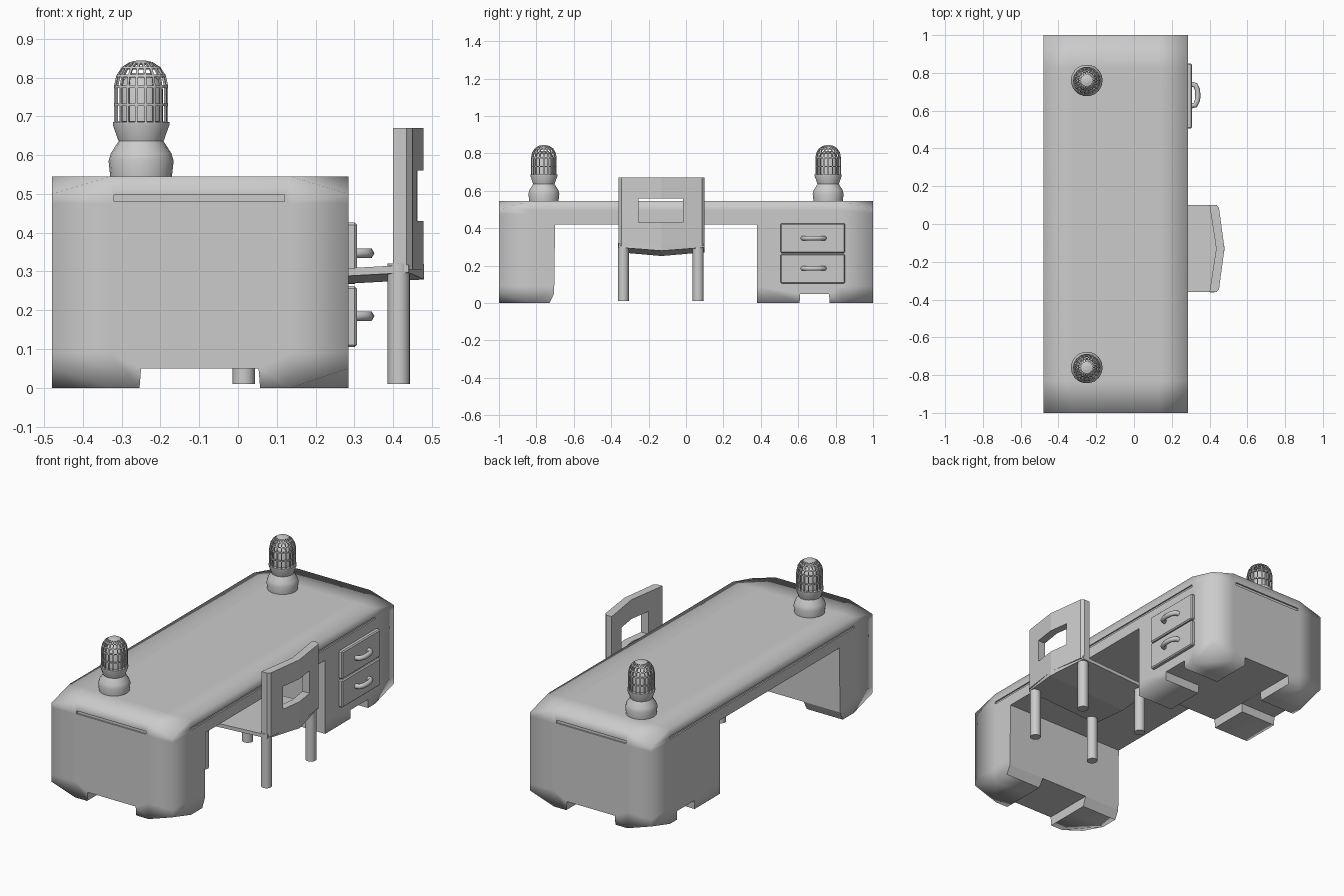
import bpy, bmesh, math
from mathutils import Vector

if "Cube" in bpy.data.objects:
    bpy.data.objects.remove(bpy.data.objects["Cube"])


def finish(name, bm, smooth=None):
    bmesh.ops.recalc_face_normals(bm, faces=bm.faces)
    me = bpy.data.meshes.new(name)
    bm.to_mesh(me)
    bm.free()
    ob = bpy.data.objects.new(name, me)
    bpy.context.collection.objects.link(ob)
    bpy.ops.object.select_all(action='DESELECT')
    ob.select_set(True)
    bpy.context.view_layer.objects.active = ob
    if smooth:
        bpy.ops.object.shade_smooth_by_angle(angle=math.radians(smooth))
    return ob


def box(name, x0, x1, y0, y1, z0, z1, bevel=0):
    bm = bmesh.new()
    bmesh.ops.create_cube(bm, size=1)
    for v in bm.verts:
        v.co = ((x0 + x1) / 2 + v.co.x * (x1 - x0), (y0 + y1) / 2 + v.co.y * (y1 - y0),
                (z0 + z1) / 2 + v.co.z * (z1 - z0))
    if bevel:
        bmesh.ops.bevel(bm, geom=bm.edges[:], offset=bevel, segments=1, affect='EDGES')
    return finish(name, bm)


def prism(name, pts, move):
    bm = bmesh.new()
    f = bm.faces.new([bm.verts.new(p) for p in pts])
    ext = bmesh.ops.extrude_face_region(bm, geom=[f])['geom']
    bmesh.ops.translate(bm, vec=move, verts=[g for g in ext if isinstance(g, bmesh.types.BMVert)])
    return finish(name, bm)


def carve(ob, cutter):
    m = ob.modifiers.new("cut", 'BOOLEAN')
    m.operation, m.solver, m.object = 'DIFFERENCE', 'EXACT', cutter
    bpy.context.view_layer.objects.active = ob
    bpy.ops.object.modifier_apply(modifier=m.name)
    bpy.data.objects.remove(cutter)


def lathe(bm, profile, cx, cy, n):
    """Rings of n vertices; returns the side quads."""
    rings = [[bm.verts.new((cx + r * math.cos(2 * math.pi * i / n),
                            cy + r * math.sin(2 * math.pi * i / n), z)) for i in range(n)]
             for r, z in profile]
    quads = [bm.faces.new((a[i], a[(i + 1) % n], b[(i + 1) % n], b[i]))
             for a, b in zip(rings, rings[1:]) for i in range(n)]
    bm.faces.new(rings[0])
    bm.faces.new(rings[-1])
    return quads


# Desk body: box with its eight corners cut, plus loops that hold the soft shading
X0, X1, H = -0.48, 0.285, 0.545
bm = bmesh.new()
for x, xi in ((X0, X0 + 0.15), (X1, X1 - 0.15)):
    for s in (-1, 1):
        for z, zi in ((0, 0.05), (H, 0.5)):
            for p in ((xi, s, z), (x, s * 0.83, z), (x, s, zi)):
                bm.verts.new(p)
hull = bmesh.ops.convex_hull(bm, input=bm.verts[:])
bmesh.ops.dissolve_limit(bm, angle_limit=0.01, verts=bm.verts[:], edges=bm.edges[:])
for axis, values in enumerate(((-0.33, 0.135), (-0.83, 0.83), (0.09, 0.475))):
    for v in values:
        co, no = Vector((0, 0, 0)), Vector((0, 0, 0))
        co[axis], no[axis] = v, 1
        bmesh.ops.bisect_plane(bm, geom=bm.verts[:] + bm.edges[:] + bm.faces[:],
                               dist=1e-5, plane_co=co, plane_no=no)
for f in bm.faces:
    f.smooth = True
desk = finish("desk_body", bm)

# Knee space, gaps between the feet, and the groove below the top
knee = [(-0.73, -0.05), (-0.73, 0), (-0.705, 0.05), (-0.70, 0.42), (0.38, 0.42), (0.38, -0.05)]
carve(desk, prism("knee_cutter", [(-0.7, y, z) for y, z in knee], (1.4, 0, 0)))
carve(desk, prism("end_gap_cutter", [(-0.258, -1.2, -0.05), (-0.25, -1.2, 0.05),
                                     (0.053, -1.2, 0.05), (0.061, -1.2, -0.05)], (0, 2.4, 0)))
carve(desk, prism("side_gap_cutter", [(-0.7, 0.605, -0.05), (-0.7, 0.61, 0.049),
                                      (-0.7, 0.765, 0.049), (-0.7, 0.77, -0.05)], (1.4, 0, 0)))
for s in (-1, 1):
    carve(desk, box("groove_cutter", -0.32, 0.12, s - 0.008, s + 0.008, 0.48, 0.497))
for x in (X0, X1):
    carve(desk, box("groove_cutter", x - 0.008, x + 0.008, -0.83, 0.83, 0.483, 0.497))

# Drawers with bowed handles
for z0, z1, hz in ((0.105, 0.262, 0.185), (0.268, 0.426, 0.347)):
    box("drawer_front", 0.275, 0.307, 0.505, 0.85, z0, z1, 0.006)
    cu = bpy.data.curves.new("drawer_handle", 'CURVE')
    cu.dimensions = '3D'
    cu.bevel_depth, cu.bevel_resolution = 0.014, 1
    cu.use_fill_caps = True
    sp = cu.splines.new('POLY')
    path = [(0.30, 0.625), (0.325, 0.63), (0.336, 0.655), (0.338, 0.68),
            (0.336, 0.71), (0.325, 0.735), (0.30, 0.74)]
    sp.points.add(len(path) - 1)
    for p, (x, y) in zip(sp.points, path):
        p.co = (x, y, hz, 1)
    bpy.context.collection.objects.link(bpy.data.objects.new("drawer_handle", cu))

# Chair: sloping seat, folded back with a window, four round legs
YA, YM, YB = -0.36, -0.13, 0.1
bm = bmesh.new()
for x, y, drop in ((-0.03, YA, 0.02), (-0.03, YM, 0.04), (-0.03, YB, 0.02),
                   (0.44, YA, 0.02), (0.48, YM, 0.04), (0.44, YB, 0.02)):
    top = 0.293 + 0.055 * x
    bm.verts.new((x, y, top))
    bm.verts.new((x, y, top - drop))
bmesh.ops.convex_hull(bm, input=bm.verts[:])
finish("chair_seat", bm)
plan = [(0.40, YA), (0.435, YM), (0.40, YB), (0.435, YB), (0.45, YB - 0.015),
        (0.479, YM), (0.45, YA + 0.015), (0.435, YA)]
back = prism("chair_back", [(x, y, 0.305) for x, y in plan], (0, 0, 0.365))
carve(back, box("window_cutter", 0.3, 0.6, -0.255, -0.015, 0.43, 0.56))
for x, top in ((0.015, 0.285), (0.415, 0.32)):
    for y in (-0.335, 0.065):
        bm = bmesh.new()
        lathe(bm, [(0.029, 0.01), (0.029, top)], x, y, 16)
        finish("chair_leg", bm, 40)

# Lamps: turned base, pierced dome shade, bulb inside
for y in (-0.76, 0.76):
    bm = bmesh.new()
    lathe(bm, [(0.079, 0.54), (0.084, 0.585), (0.078, 0.605), (0.058, 0.636),
               (0.073, 0.678), (0.073, 0.686), (0.065, 0.686)], -0.25, y, 18)
    finish("lamp_base", bm, 30)
    bm = bmesh.new()
    quads = lathe(bm, [(0.07, 0.683), (0.07, 0.73), (0.07, 0.777), (0.064, 0.805),
                       (0.05, 0.827), (0.03, 0.84), (0.012, 0.844)], -0.25, y, 18)
    bmesh.ops.recalc_face_normals(bm, faces=bm.faces)
    bmesh.ops.inset_individual(bm, faces=quads[:90], thickness=0.0045)
    bmesh.ops.delete(bm, geom=quads[:90], context='FACES')
    bm.faces.ensure_lookup_table()
    shade = finish("lamp_shade", bm)
    m = shade.modifiers.new("thickness", 'SOLIDIFY')
    m.thickness = 0.006
    bm = bmesh.new()
    lathe(bm, [(0.056, 0.68), (0.056, 0.77), (0.046, 0.795), (0.025, 0.812)], -0.25, y, 18)
    finish("lamp_bulb", bm, 50)
